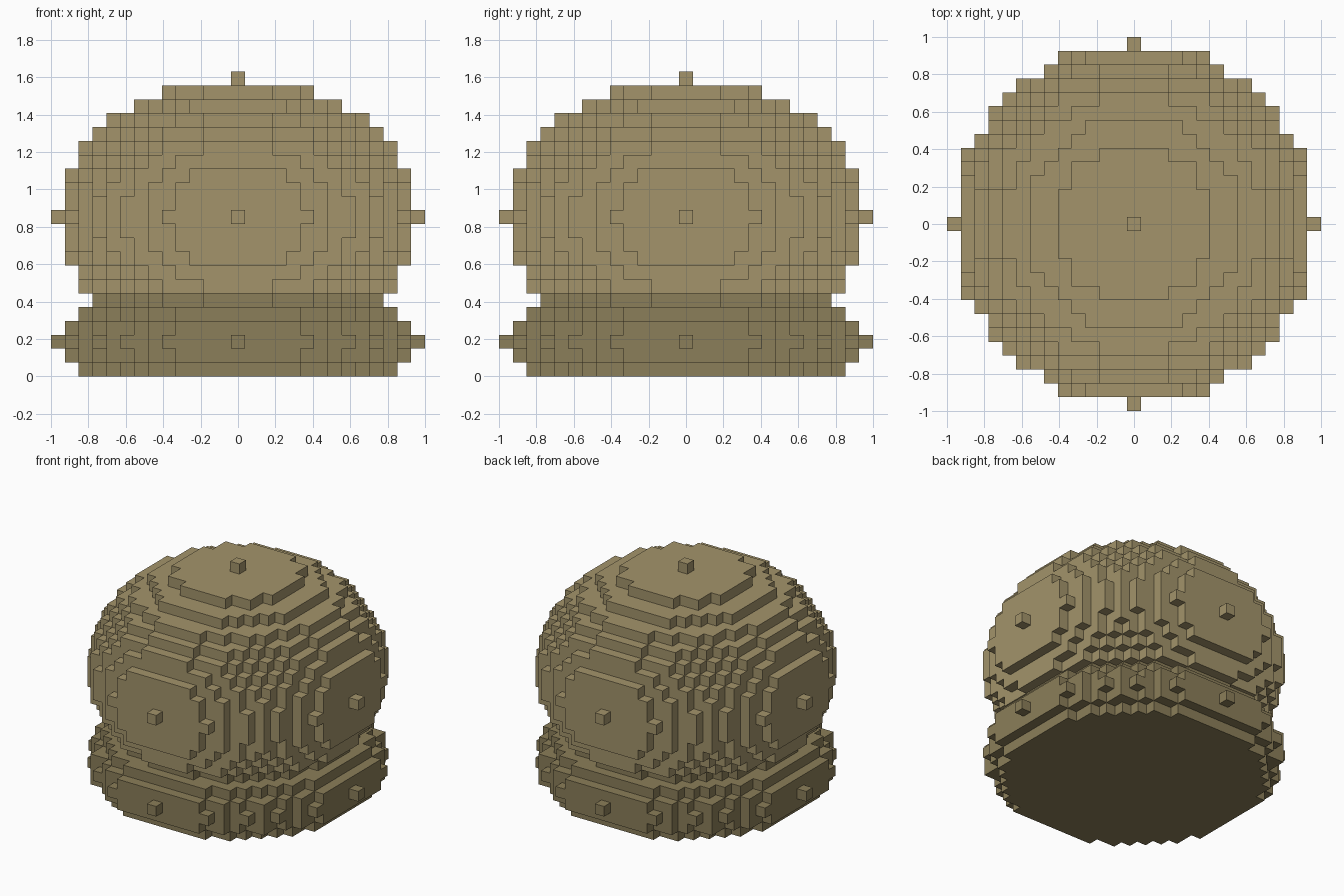
import bpy
import bmesh
from mathutils import Vector

if "Cube" in bpy.data.objects:
    bpy.data.objects.remove(bpy.data.objects["Cube"])

S = 2 / 27      # block size
R = 13          # horizontal radius in blocks


def inside_ellipsoid(x, y, dz, h):
    return h * h * (x * x + y * y) + R * R * dz * dz <= R * R * h * h


# Each part: centre layer, vertical radius, layer range
DOME = (11, 10, 6, 21)
BASE = (2, 5, 0, 5)


def blocks(part):
    centre, h, low, high = part
    span = range(-R, R + 1)
    return {(x, y, z) for z in range(low, high + 1) for x in span for y in span
            if inside_ellipsoid(x, y, z - centre, h)}


def material(name, rgb):
    mat = bpy.data.materials.new(name)
    mat.diffuse_color = (*rgb, 1)
    mat.use_nodes = True
    mat.node_tree.nodes["Principled BSDF"].inputs["Base Color"].default_value = mat.diffuse_color
    return mat


def build(name, cells, solid, mat):
    """Make a stepped block shell, skipping faces buried in the solid."""
    bm = bmesh.new()
    corners = {}

    def vert(p):
        key = tuple(round(2 * c) for c in p)
        if key not in corners:
            corners[key] = bm.verts.new(p * S)
        return corners[key]

    for cell in sorted(cells):
        centre = Vector(cell) + Vector((0, 0, 0.5))
        for axis in range(3):
            for sign in (-1, 1):
                near = list(cell)
                near[axis] += sign
                if tuple(near) in solid:
                    continue
                n, u, v = Vector(), Vector(), Vector()
                n[axis] = sign / 2
                u[(axis + 1) % 3] = 0.5
                v[(axis + 2) % 3] = sign / 2
                ring = [n - u - v, n + u - v, n + u + v, n - u + v]
                bm.faces.new([vert(centre + r) for r in ring])

    mesh = bpy.data.meshes.new(name)
    bm.to_mesh(mesh)
    bm.free()
    mesh.materials.append(mat)
    obj = bpy.data.objects.new(name, mesh)
    bpy.context.collection.objects.link(obj)


dome_cells = blocks(DOME)
base_cells = blocks(BASE)
solid = dome_cells | base_cells

# Upper rounded dome
build("dome", dome_cells, solid, material("tan", (0.366, 0.296, 0.147)))
# Lower flattened base with narrow waist
build("base", base_cells, solid, material("dark_tan", (0.258, 0.209, 0.10)))
